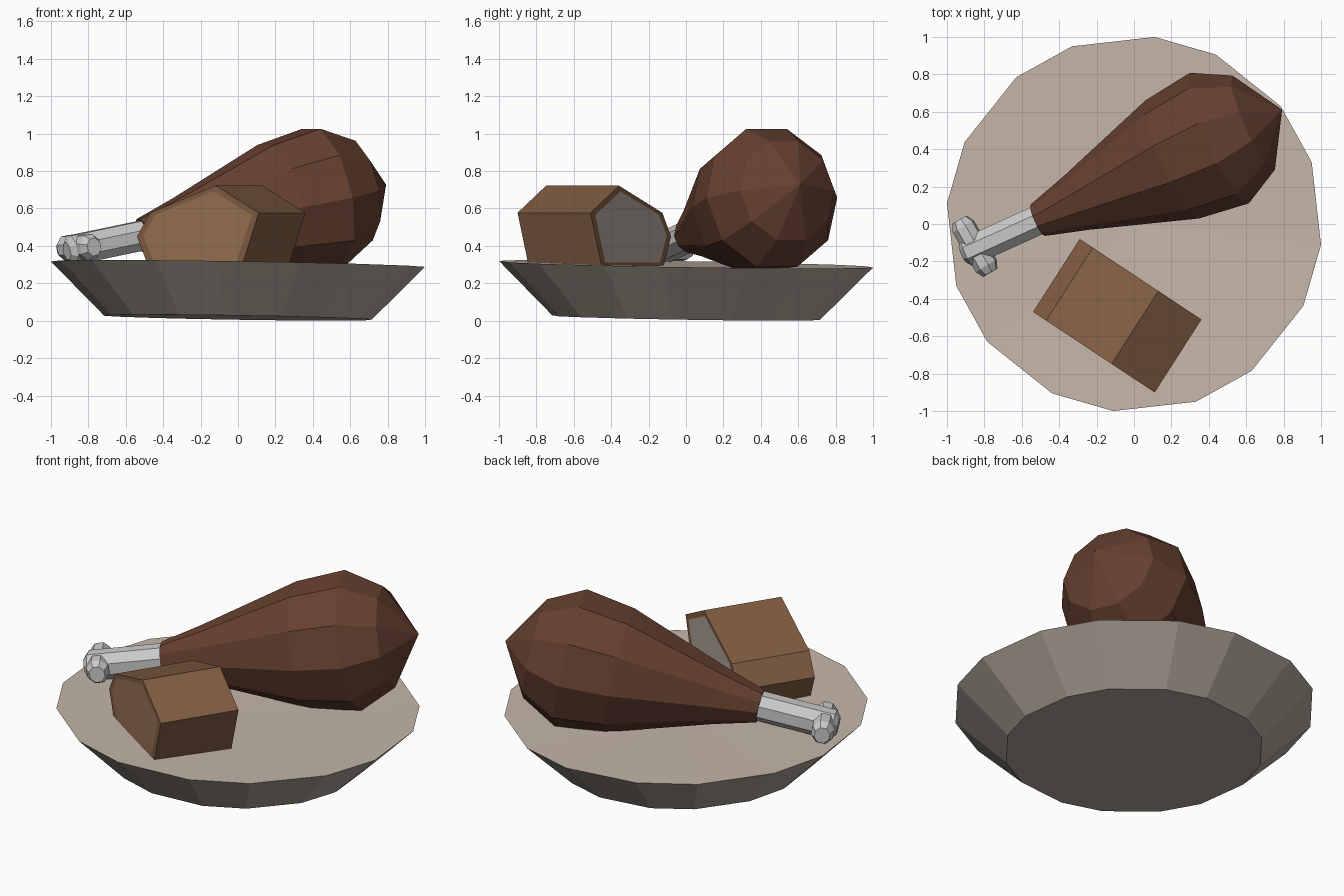
import bpy, math
from mathutils import Vector, Matrix

if "Cube" in bpy.data.objects:
    bpy.data.objects.remove(bpy.data.objects["Cube"])


def material(name, rgb):
    m = bpy.data.materials.new(name)
    m.diffuse_color = (*rgb, 1)
    m.use_nodes = True
    m.node_tree.nodes["Principled BSDF"].inputs["Base Color"].default_value = m.diffuse_color
    return m


def add_mesh(name, verts, faces, mats=(), slots=None):
    me = bpy.data.meshes.new(name)
    me.from_pydata(verts, [], faces)
    for m in mats:
        me.materials.append(m)
    if slots:
        for p, s in zip(me.polygons, slots):
            p.material_index = s
    me.update()
    ob = bpy.data.objects.new(name, me)
    bpy.context.collection.objects.link(ob)
    return ob


def loft(name, rings, n, frame, mats=(), phase=0.0, zscale=1.0):
    """Rings of (distance along local x, radius); radius 0 closes to a point."""
    verts, idx, faces = [], [], []
    for d, r in rings:
        count = n if r > 0 else 1
        start = len(verts)
        for k in range(count):
            a = 2 * math.pi * k / n + phase
            verts.append(frame @ Vector((d, r * math.cos(a), r * math.sin(a) * zscale)))
        idx.append([start + (k if count > 1 else 0) for k in range(n)])
    for a, b in zip(idx, idx[1:]):
        for k in range(n):
            j = (k + 1) % n
            f = [a[k], a[j], b[j], b[k]]
            faces.append([v for i, v in enumerate(f) if v not in f[:i]])
    if rings[0][1] > 0:
        faces.append(idx[0][::-1])
    if rings[-1][1] > 0:
        faces.append(idx[-1])
    return add_mesh(name, verts, faces, mats)


plate_side = material("plate_side", (0.42, 0.37, 0.31))
plate_top = material("plate_top", (0.56, 0.47, 0.40))
meat = material("roast_skin", (0.135, 0.052, 0.03))
crust = material("crust", (0.22, 0.11, 0.055))
crumb = material("crumb", (0.32, 0.17, 0.085))
pale = material("pale_cut", (0.42, 0.37, 0.32))

# Plate: slightly tilted 16-sided dish with uneven side widths
angles = [math.radians(a + 45 * k) for k in range(8) for a in (-6.3, 19.2)]


def plate_ring(r, z):
    pts = [(r * math.cos(a), r * math.sin(a)) for a in angles]
    return [(x, y, z - 0.016 * (x + y)) for x, y in pts]


verts = plate_ring(0.72, 0.0165) + plate_ring(1.006, 0.302) + [(0, 0, 0.285)]
faces, slots = [list(range(15, -1, -1))], [0]
for k in range(16):
    j = (k + 1) % 16
    faces += [[k, j, 16 + j, 16 + k], [16 + k, 16 + j, 32]]
    slots += [0, 1]
add_mesh("plate", verts, faces, (plate_side, plate_top), slots)

# Bread piece: six-sided section extruded, framed cut face at each end
section = [(0.0, 0.45), (0.084, 0.577), (0.504, 0.722),
           (0.78, 0.577), (0.67, 0.285), (0.075, 0.285)]
across, along = Vector((0.834, -0.552, 0)), Vector((-0.25, -0.39, 0))
corner = Vector((-0.29, -0.08, 0))
mid = (0.37, 0.49)
inner = [(mid[0] + (s - mid[0]) * 0.89, mid[1] + (z - mid[1]) * 0.87) for s, z in section]
verts = []
for t in (0, 1):
    for prof in (section, inner):
        verts += [corner + across * s + along * t + Vector((0, 0, z)) for s, z in prof]
faces, slots = [], []
for k in range(6):
    j = (k + 1) % 6
    faces += [[k, j, 12 + j, 12 + k], [k, 6 + k, 6 + j, j], [12 + k, 12 + j, 18 + j, 18 + k]]
    slots += [0, 0, 0]
faces += [list(range(6, 12)), list(range(23, 17, -1))]
slots += [1, 2]
bread = add_mesh("bread_piece", verts, faces, (crust, pale, crumb), slots)

# Drumstick frame: local x runs from the bone to the rounded tip
ax = Vector((0.911, 0.412, 0.19)).normalized()
ay = Vector((-0.412, 0.911, 0)).normalized()
az = ax.cross(ay)
frame = Matrix((ax, ay, az)).transposed().to_4x4()
frame.translation = (-0.515, 0.02, 0.455)

loft("drumstick_meat", [(0, 0.092), (0.235, 0.16), (0.805, 0.347), (1.085, 0.383),
                        (1.29, 0.276), (1.46, 0)], 10, frame, (meat,), 0, 1.03)
loft("bone_shaft", [(-0.447, 0.05), (-0.42, 0.085), (0.04, 0.085)], 8, frame,
     (), math.pi / 8)

# Bone knuckle: chamfered bar lying across the end of the shaft
knuckle = frame @ Matrix.Translation((-0.368, 0, 0.005)) @ Matrix.Rotation(math.radians(96), 4, 'Z')
loft("bone_knuckle", [(-0.152, 0.045), (-0.11, 0.066), (0.135, 0.066), (0.176, 0.045)],
     8, knuckle, (), math.pi / 8, 1.1)

# Consistent outward normals
import bmesh
for ob in bpy.context.collection.objects:
    bm = bmesh.new()
    bm.from_mesh(ob.data)
    bmesh.ops.recalc_face_normals(bm, faces=bm.faces)
    bm.to_mesh(ob.data)
    bm.free()
